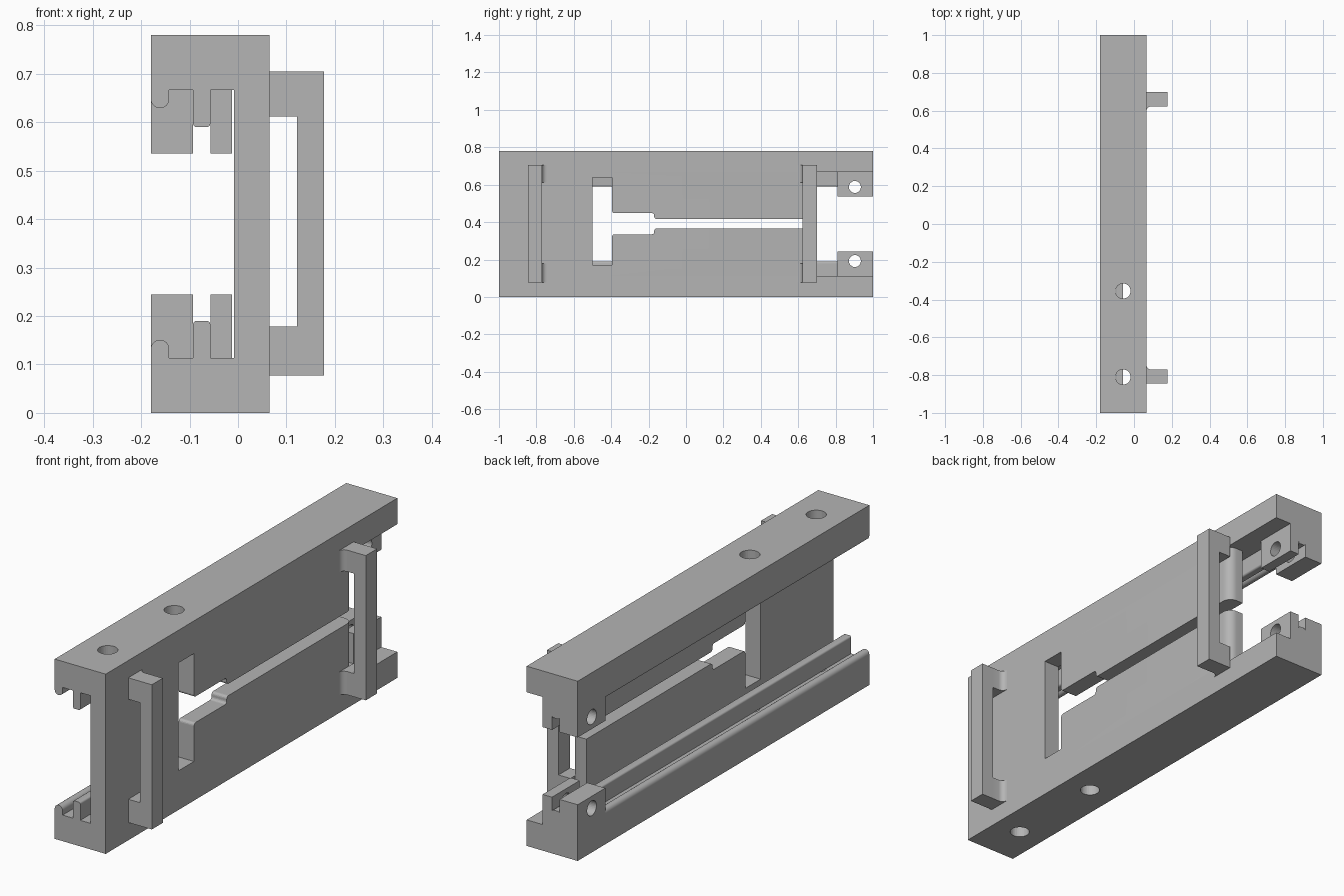
import bpy, bmesh, math

if "Cube" in bpy.data.objects:
    bpy.data.objects.remove(bpy.data.objects["Cube"])

H = 0.78                                   # overall height
FL = 0.113                                 # flange thickness
X0, X1, XW = -0.18, 0.065, -0.008          # open side, closed side, inner web face

grey = bpy.data.materials.new("plain grey")
grey.diffuse_color = (0.46, 0.46, 0.46, 1)
grey.use_nodes = True
grey.node_tree.nodes["Principled BSDF"].inputs["Base Color"].default_value = grey.diffuse_color


def arc(cx, cy, r, a0, a1, n=8):
    return [(cx + r * math.cos(math.radians(a0 + (a1 - a0) * i / n)),
             cy + r * math.sin(math.radians(a0 + (a1 - a0) * i / n))) for i in range(n + 1)]


def prism(name, pts, axis, a, b):
    """Extrude a 2D outline from a to b along the given axis."""
    put = {'x': lambda u, v, w: (w, u, v), 'y': lambda u, v, w: (u, w, v),
           'z': lambda u, v, w: (u, v, w)}[axis]
    bm = bmesh.new()
    lo = [bm.verts.new(put(u, v, a)) for u, v in pts]
    hi = [bm.verts.new(put(u, v, b)) for u, v in pts]
    n = len(pts)
    bm.faces.new(lo)
    bm.faces.new(hi)
    for i in range(n):
        bm.faces.new((lo[i], lo[(i + 1) % n], hi[(i + 1) % n], hi[i]))
    bmesh.ops.recalc_face_normals(bm, faces=bm.faces)
    me = bpy.data.meshes.new(name)
    bm.to_mesh(me)
    bm.free()
    me.materials.append(grey)
    ob = bpy.data.objects.new(name, me)
    bpy.context.collection.objects.link(ob)
    return ob


def rect(u0, v0, u1, v1):
    return [(u0, v0), (u1, v0), (u1, v1), (u0, v1)]


def circle(u, v, r):
    return arc(u, v, r, 0, 360, 32)[:-1]


def cut(ob, cutters):
    for c in cutters:
        c.hide_render = True
        c.hide_set(True)
        m = ob.modifiers.new("cut", 'BOOLEAN')
        m.operation, m.solver, m.object = 'DIFFERENCE', 'EXACT', c


def smooth(ob):
    bpy.ops.object.select_all(action='DESELECT')
    ob.select_set(True)
    bpy.context.view_layer.objects.active = ob
    bpy.ops.object.shade_smooth_by_angle(angle=math.radians(35))


# rails: flange with rounded outer lip and guide rib, mirrored top and bottom
rail = ([(X0, 0), (X1, 0), (X1, FL), (-0.057, FL)]
        + arc(-0.065, 0.182, 0.008, 0, 90, 4) + arc(-0.085, 0.182, 0.008, 90, 180, 4)
        + [(-0.093, FL), (-0.142, FL)] + arc(-0.161, 0.132, 0.019, 0, 180, 12))

for side in ("lower", "upper"):
    def z(v):
        return v if side == "lower" else H - v

    def flip(pts):
        return [(u, z(v)) for u, v in pts]

    # screw holes through the flange and pin hole through the end blocks
    screws = [prism(side + "_screw_cutter", circle(-0.058, y, 0.04), 'z', z(-0.05), z(FL))
              for y in (-0.81, -0.355)]
    pin = prism(side + "_pin_cutter", circle(0.903, z(0.192), 0.032), 'x', -0.3, 0.03)

    ob = prism(side + "_rail", flip(rail), 'y', -1, 1)
    cut(ob, screws + [pin])
    smooth(ob)

    # end blocks either side of the guide rib
    for part, u0, u1 in (("outer", X0, -0.093), ("inner", -0.057, -0.012)):
        ob = prism(f"{side}_{part}_end_block", flip(rect(u0, FL, u1, 0.244)), 'y', 0.81, 1)
        cut(ob, [pin])
        smooth(ob)

# web plate with a rounded rear edge
plan = [(XW, -1), (X1, -1)] + arc(X1 - 0.04, 0.655, 0.04, 0, 90) + [(XW, 0.695)]
web = prism("web_plate", plan, 'z', FL, H - FL)

# stepped slot: tall window, medium step, narrow slit open at the rear
half = ([(-0.5, 0.17), (-0.395, 0.17)] + arc(-0.383, 0.323, 0.012, 180, 90, 4)
        + arc(-0.182, 0.347, 0.012, -90, 0, 4) + arc(-0.158, 0.354, 0.012, 180, 90, 4)
        + [(0.8, 0.366)])
slot = half + [(u, H - v + (0.025 if v < 0.2 else 0.0) + 0.003) for u, v in reversed(half)]
cut(web, [prism("slot_cutter", slot, 'x', -0.05, 0.1)])
smooth(web)

# handles: upright bar on two filleted feet
for name, y0, y1, s in (("front", -0.845, -0.77, 1), ("rear", 0.70, 0.622, -1)):
    prism(name + "_handle_bar", rect(0.122, min(y0, y1), 0.178, max(y0, y1)), 'z', 0.077, 0.705)
    foot = ([(X1, y0), (0.122, y0), (0.122, y1)]
            + [(X1 + 0.025 - 0.025 * math.sin(math.radians(a)),
                y1 + s * (0.025 - 0.025 * math.cos(math.radians(a)))) for a in range(0, 91, 15)])
    for end, a, b in (("lower", 0.077, 0.178), ("upper", 0.612, 0.705)):
        smooth(prism(f"{name}_handle_{end}_foot", foot, 'z', a, b))
